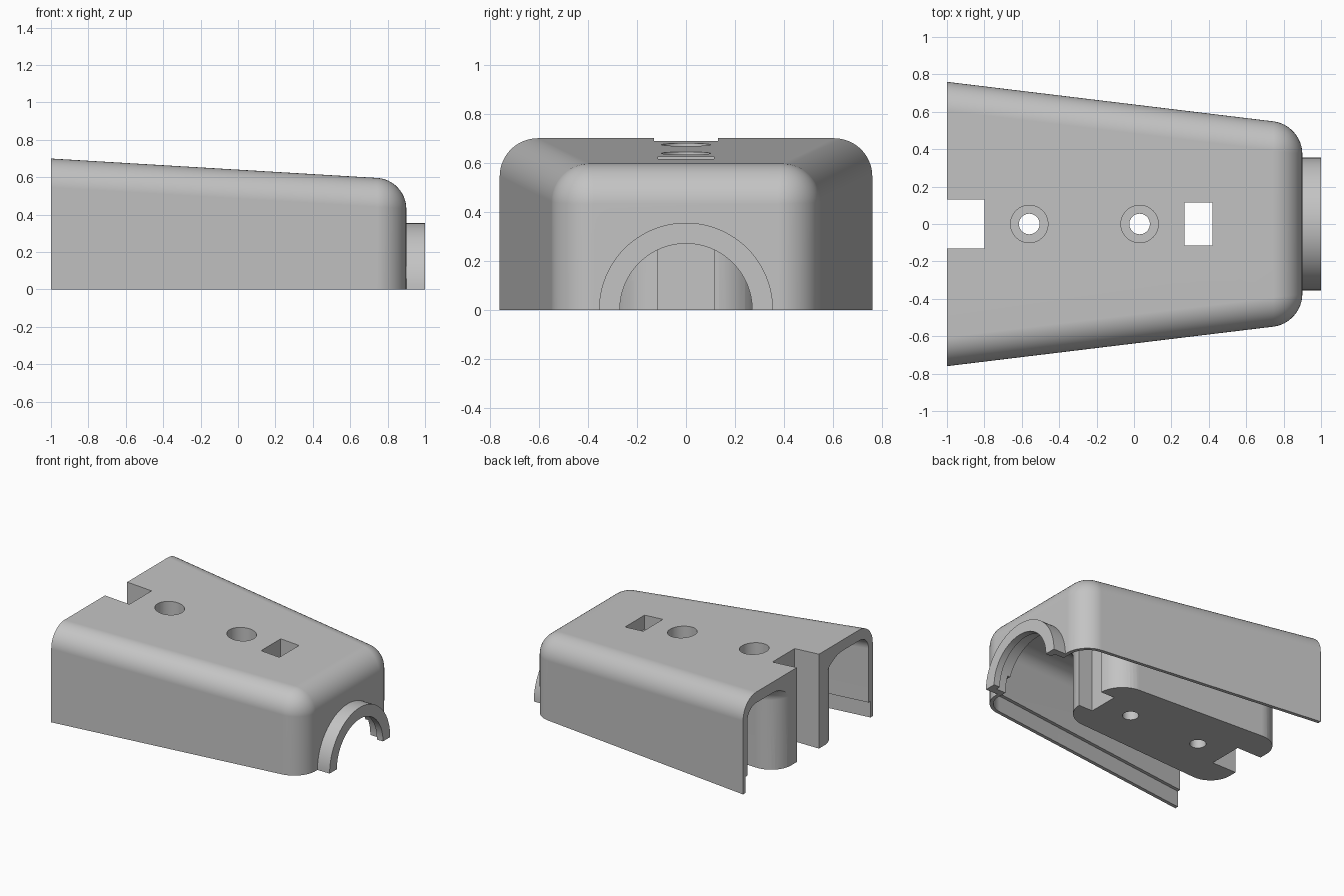
import bpy, bmesh, math
from mathutils import Matrix

if "Cube" in bpy.data.objects:
    bpy.data.objects.remove(bpy.data.objects["Cube"])

grey = bpy.data.materials.new("plain_grey")
grey.diffuse_color = (0.55, 0.55, 0.55, 1)
grey.use_nodes = True
grey.node_tree.nodes["Principled BSDF"].inputs["Base Color"].default_value = grey.diffuse_color


def finish(name, bm):
    bmesh.ops.recalc_face_normals(bm, faces=bm.faces)
    me = bpy.data.meshes.new(name)
    bm.to_mesh(me)
    bm.free()
    ob = bpy.data.objects.new(name, me)
    me.materials.append(grey)
    bpy.context.collection.objects.link(ob)
    return ob


def round_edges(bm, edges, r, seg=12):
    bmesh.ops.bevel(bm, geom=edges, offset=r, segments=seg, profile=0.5,
                    affect='EDGES', clamp_overlap=False)


def wedge(name, x0, x1, w0, w1, z0, t0, t1, r=0, pick=None):
    """Tapered box: half widths w0/w1 and top heights t0/t1 at x0/x1; pick chooses rounded edges."""
    bm = bmesh.new()
    bmesh.ops.create_cube(bm, size=2)
    for v in bm.verts:
        back, top = v.co.x < 0, v.co.z > 0
        v.co.y *= w0 if back else w1
        v.co.x = x0 if back else x1
        v.co.z = (t0 if back else t1) if top else z0
    if pick:
        round_edges(bm, [e for e in bm.edges if pick(e, x0, x1, z0)], r)
    return finish(name, bm)


def uprights(e, x0, x1, z0):
    a, b = e.verts
    return abs(a.co.x - b.co.x) < 1e-5 and abs(a.co.y - b.co.y) < 1e-5


def hood(e, x0, x1, z0):
    # top rim and front uprights, leaving the open back square
    if all(abs(v.co.x - x0) < 1e-5 for v in e.verts):
        return False
    return uprights(e, x0, x1, z0) or all(v.co.z > z0 + 1e-5 for v in e.verts)


def front_uprights(e, x0, x1, z0):
    return uprights(e, x0, x1, z0) and e.verts[0].co.x > x0 + 1e-5


def cylinder(name, r, start, end, axis, x=0):
    bm = bmesh.new()
    bmesh.ops.create_cone(bm, cap_ends=True, segments=96 if axis == 'X' else 48,
                          radius1=r, radius2=r, depth=end - start)
    mid = (start + end) / 2
    if axis == 'X':
        m = Matrix.Translation((mid, 0, 0)) @ Matrix.Rotation(math.pi / 2, 4, 'Y')
    else:
        m = Matrix.Translation((x, 0, mid))
    bmesh.ops.transform(bm, matrix=m, verts=bm.verts)
    return finish(name, bm)


def combine(ob, tool, op):
    mod = ob.modifiers.new(op, 'BOOLEAN')
    mod.object, mod.operation, mod.solver = tool, op, 'EXACT'
    bpy.context.view_layer.objects.active = ob
    bpy.ops.object.modifier_apply(modifier=mod.name)
    bpy.data.objects.remove(tool)


def core():
    # central pillar that the hollowing leaves standing
    return wedge("core", -1.001, 0.385, 0.37, 0.29, -0.5, 1, 1, 0.18, uprights)


def round_ceiling(ob, r):
    # fillet where the cavity roof meets any upright wall
    bm = bmesh.new()
    bm.from_mesh(ob.data)
    bm.normal_update()
    rim = []
    for e in bm.edges:
        nz = sorted(f.normal.z for f in e.link_faces)
        if len(nz) == 2 and abs(nz[0]) < 0.1 and nz[1] > 0.9 \
                and not all(v.co.x < -1.19 for v in e.verts):
            rim.append(e)
    round_edges(bm, rim, r, 8)
    bm.to_mesh(ob.data)
    bm.free()


# Hollow outer shell with the core left inside and a thinner lip around the bottom
shell = wedge("housing_shell", -1, 0.9, 0.76, 0.53, 0, 0.70, 0.587, 0.155, hood)
cavity = wedge("cavity", -1.2, 0.85, 0.734, 0.486, -0.1, 0.632, 0.51, 0.12, front_uprights)
combine(cavity, core(), 'DIFFERENCE')
round_ceiling(cavity, 0.1)
combine(shell, cavity, 'DIFFERENCE')
lip = wedge("lip_cut", -1.2, 0.872, 0.758, 0.508, -0.1, 0.12, 0.12, 0.13, front_uprights)
combine(lip, core(), 'DIFFERENCE')
combine(shell, lip, 'DIFFERENCE')

# Half-round collar on the front end, with a recess behind its rim
combine(shell, cylinder("collar", 0.355, 0.88, 1.0, 'X'), 'UNION')
combine(shell, cylinder("collar_bore", 0.27, 0.6, 1.1, 'X'), 'DIFFERENCE')
combine(shell, cylinder("collar_recess", 0.305, 0.6, 0.95, 'X'), 'DIFFERENCE')
combine(shell, wedge("below_base", -2, 2, 2, 2, -1, 0, 0), 'DIFFERENCE')

# Back notch and square slot
combine(shell, wedge("notch", -1.2, -0.8, 0.13, 0.13, -0.1, 1, 1), 'DIFFERENCE')
combine(shell, wedge("slot", 0.27, 0.42, 0.115, 0.115, -0.1, 1, 1), 'DIFFERENCE')

# Two counterbored screw holes
for x in (-0.56, 0.03):
    combine(shell, cylinder("screw_hole", 0.055, -0.1, 1, 'Z', x), 'DIFFERENCE')
    combine(shell, cylinder("counterbore", 0.1, 0.3, 1, 'Z', x), 'DIFFERENCE')

# Smooth rounds, crisp edges
bpy.ops.object.select_all(action='DESELECT')
shell.select_set(True)
bpy.context.view_layer.objects.active = shell
bpy.ops.object.shade_smooth_by_angle(angle=math.radians(30))
weighted = shell.modifiers.new("weighted", 'WEIGHTED_NORMAL')
weighted.keep_sharp = True
